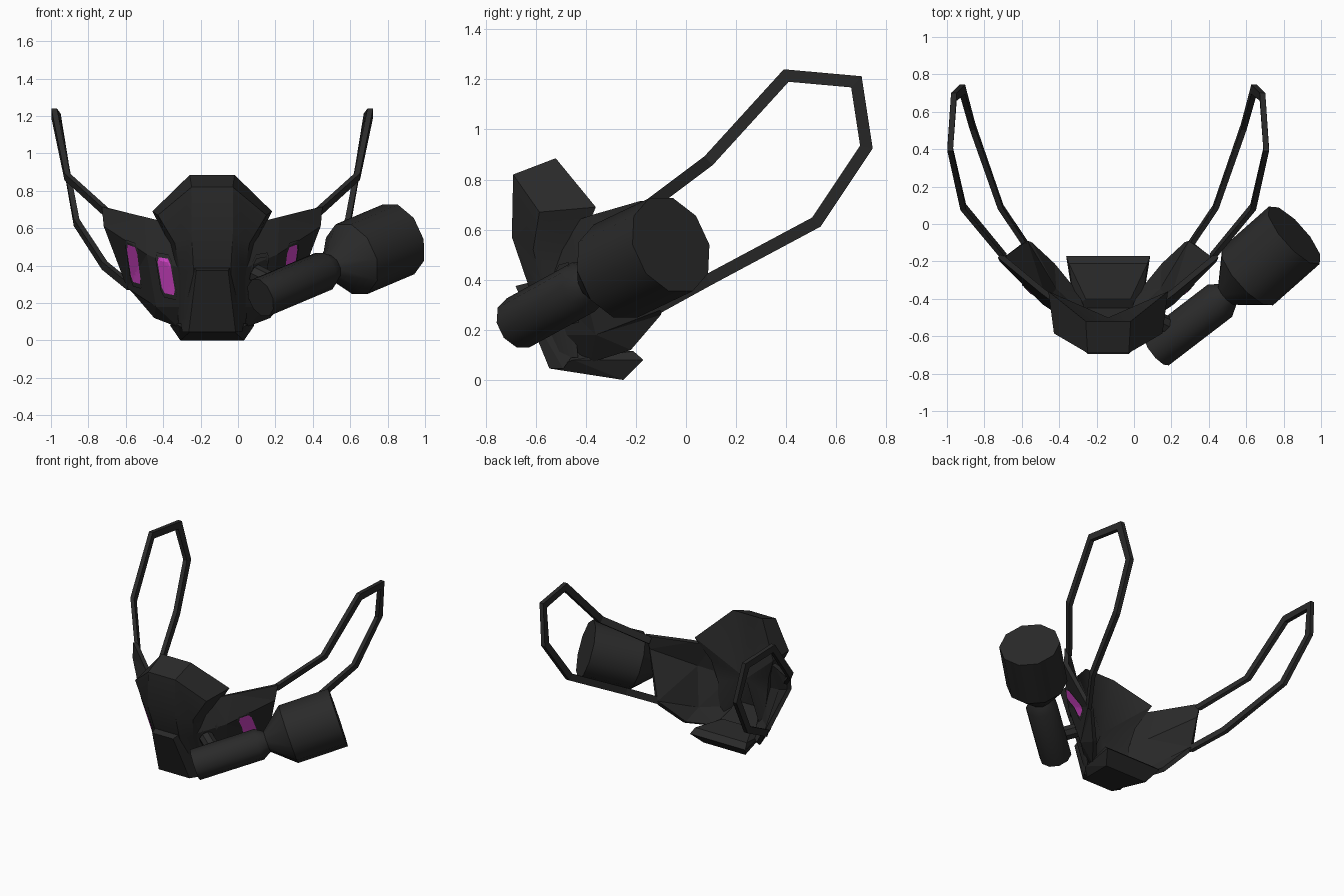
import bpy, bmesh, math
from mathutils import Vector
from mathutils.bvhtree import BVHTree

if "Cube" in bpy.data.objects:
    bpy.data.objects.remove(bpy.data.objects["Cube"])

CX = -0.138  # mirror plane of the mask


def material(name, rgb):
    m = bpy.data.materials.new(name)
    m.diffuse_color = (*rgb, 1)
    m.use_nodes = True
    m.node_tree.nodes["Principled BSDF"].inputs["Base Color"].default_value = m.diffuse_color
    return m


RUBBER = material("dark_rubber", (0.023, 0.023, 0.023))
LENS = material("purple_lens", (0.68, 0.06, 0.6))


def from_bm(name, bm, mat, mirror=False, normals=True):
    if normals:
        bmesh.ops.recalc_face_normals(bm, faces=bm.faces)
    me = bpy.data.meshes.new(name)
    bm.to_mesh(me)
    bm.free()
    ob = bpy.data.objects.new(name, me)
    bpy.context.collection.objects.link(ob)
    me.materials.append(mat)
    if mirror:
        ob.location.x = CX
        ob.modifiers.new("mirror", 'MIRROR').use_clip = True
    return ob


def smooth(ob, degrees):
    bpy.ops.object.select_all(action='DESELECT')
    bpy.context.view_layer.objects.active = ob
    ob.select_set(True)
    bpy.ops.object.shade_smooth_by_angle(angle=math.radians(degrees))


def face_front(bm):
    bmesh.ops.recalc_face_normals(bm, faces=bm.faces)
    if sum(f.normal.y for f in bm.faces) > 0:
        bmesh.ops.reverse_faces(bm, faces=bm.faces)


def grid(bm, rows):
    vs = [[bm.verts.new(p) for p in r] for r in rows]
    for a, b in zip(vs, vs[1:]):
        for i in range(len(a) - 1):
            bm.faces.new((a[i], a[i + 1], b[i + 1], b[i]))
    return vs


def bridge(bm, rings):
    for p, n in zip(rings, rings[1:]):
        for k in range(len(p)):
            j = (k + 1) % len(p)
            bm.faces.new((p[k], p[j], n[j], n[k]))


def hull(name, half):
    bm = bmesh.new()
    for x, y, z in half:
        for s in ((1, -1) if x else (1,)):
            bm.verts.new((s * x, y, z))
    bmesh.ops.convex_hull(bm, input=bm.verts)
    ob = from_bm(name, bm, RUBBER)
    ob.location.x = CX


def lathe(name, start, end, stations, sides=10):
    """Closed round body; stations are (fraction along axis, radius)."""
    a, b = Vector(start), Vector(end)
    q = (b - a).to_track_quat('Z', 'Y')
    bm = bmesh.new()
    rings = []
    for t, r in stations:
        rings.append([bm.verts.new(a.lerp(b, t) + q @ Vector(
            (r * math.cos(2 * math.pi * k / sides), r * math.sin(2 * math.pi * k / sides), 0)))
            for k in range(sides)])
    bridge(bm, rings)
    bm.faces.new(rings[0])
    bm.faces.new(rings[-1])
    smooth(from_bm(name, bm, RUBBER), 37)


# Cheeks: a bent shell from the nose out to the strap corners
cheek = bmesh.new()
grid(cheek, [
    [(0.59, -0.18, 0.715), (0.36, -0.37, 0.66), (0.24, -0.46, 0.63)],
    [(0.58, -0.20, 0.61), (0.35, -0.43, 0.46), (0.16, -0.56, 0.38)],
    [(0.455, -0.10, 0.28), (0.30, -0.36, 0.18), (0.12, -0.53, 0.18)],
    [(0.43, -0.10, 0.26), (0.31, -0.22, 0.12), (0.18, -0.38, 0.07)],
])
face_front(cheek)
bmesh.ops.triangulate(cheek, faces=cheek.faces)
surface = BVHTree.FromBMesh(cheek)
ob = from_bm("cheeks", cheek, RUBBER, True, False)
sol = ob.modifiers.new("thickness", 'SOLIDIFY')
sol.thickness = 0.03
sol.offset = -1


# Windows: slanted plates laid on the cheeks, drawn with clipped corners
def window(name, corners, scales, lift, mat, filled, both=True):
    pts = [Vector(p) for p in corners]
    c = sum(pts, Vector((0, 0))) / 4
    outline = [p.lerp(pts[(i + 1) % 4], t) for i, p in enumerate(pts)
               for t in (0.15, 0.32, 0.5, 0.68, 0.85)]
    bm = bmesh.new()

    def put(p):
        hit = surface.ray_cast(Vector((p.x, -2, p.y)), Vector((0, 1, 0)))[0]
        if hit is None:
            hit = surface.find_nearest(Vector((p.x, -0.4, p.y)))[0]
        hit = hit + Vector((0, -lift, 0))
        if not both:
            hit.x = -hit.x  # this plate exists on the left only
        return bm.verts.new(hit)

    # nested rings make the plate follow the cheek bends
    rings = [[put(c + (p - c) * t) for p in outline] for t in scales]
    if filled:
        bm.faces.new(rings[0])
    bridge(bm, rings)
    face_front(bm)
    ob = from_bm(name, bm, mat, both, False)
    ob.location.x = CX


for label, both, corners in (
        ("outer", True, [(0.46, 0.515), (0.405, 0.495), (0.38, 0.30), (0.43, 0.315)]),
        ("inner", False, [(0.297, 0.447), (0.227, 0.435), (0.195, 0.24), (0.265, 0.255)])):
    window(label + "_window_frame", corners, (1.0, 1.12, 1.25), 0.009, RUBBER, False)
    window(label + "_window_lens", corners, (0.2, 0.4, 0.6, 0.8, 1.0), 0.009, LENS, True, both)

# Nose shield: faceted front, flat top rim and hollowed back
bm = bmesh.new()
rows = grid(bm, [
    [(0, -0.69, 0.82), (0.11, -0.69, 0.82), (0.29, -0.585, 0.67), (0.32, -0.36, 0.69)],
    [(0, -0.695, 0.57), (0.11, -0.695, 0.57), (0.20, -0.61, 0.52), (0.235, -0.43, 0.52)],
    [(0, -0.63, 0.38), (0.10, -0.63, 0.38), (0.17, -0.57, 0.36), (0.20, -0.46, 0.36)],
    [(0, -0.53, 0.06), (0.11, -0.53, 0.06), (0.15, -0.50, 0.09), (0.18, -0.43, 0.09)],
])
t0, t1 = bm.verts.new((0, -0.52, 0.885)), bm.verts.new((0.12, -0.52, 0.885))
bm.faces.new((rows[0][0], rows[0][1], t1, t0))
bm.faces.new((rows[0][1], rows[0][2], rows[0][3], t1))
apex = bm.verts.new((0, -0.50, 0.42))
back = [t0, t1] + [r[3] for r in rows]
for a, b in zip(back, back[1:]):
    bm.faces.new((a, b, apex))
bm.faces.new(list(rows[3]) + [apex])
smooth(from_bm("nose_shield", bm, RUBBER, True), 33)

# Snout block and chin
hull("snout", [(0.085, -0.68, 0.375), (0.10, -0.60, 0.395), (0.125, -0.545, 0.045),
               (0.16, -0.49, 0.045), (0.17, -0.45, 0.10)])
hull("chin", [(0.12, -0.54, 0.045), (0.17, -0.25, 0.0), (0.225, -0.17, 0.08),
              (0.21, -0.21, 0.115), (0.18, -0.45, 0.08), (0.12, -0.40, 0.13)])

# Straps: flat bands looping behind each cheek, swept with mitred corners
path = [Vector(p) for p in (
    (0.56, -0.17, 0.68), (0.775, 0.09, 0.875), (0.845, 0.40, 1.215), (0.825, 0.68, 1.19),
    (0.78, 0.72, 0.93), (0.725, 0.52, 0.63), (0.575, 0.09, 0.40), (0.44, -0.11, 0.29))]
bm = bmesh.new()
rings = []
for i, p in enumerate(path):
    d = [(b - a).yz.normalized() for a, b in zip(path[max(i - 1, 0):i + 1], path[i:i + 2])]
    if i == 0:
        d = [(path[1] - path[0]).yz.normalized()]
    t = sum(d, Vector((0, 0))).normalized()
    w = 0.024 / t.dot(d[0])
    n = Vector((0, -t.y, t.x)) * w
    e = Vector((0.015, 0, 0))
    rings.append([bm.verts.new(p + v) for v in (n + e, n - e, -n - e, -n + e)])
bridge(bm, rings)
bm.faces.new(rings[0])
bm.faces.new(rings[-1])
from_bm("straps", bm, RUBBER, True)

# Filter: thin tube, flared canister and the stub that joins it to the mask
lathe("filter_tube", (0.12, -0.67, 0.228), (0.505, -0.375, 0.39),
      [(0, 0.108), (0.88, 0.108), (1, 0.07)])
lathe("filter_canister", (0.49, -0.385, 0.385), (0.857, -0.06, 0.54),
      [(0, 0.062), (0.32, 0.205), (1, 0.205)])
lathe("filter_stub", (0.09, -0.50, 0.36), (0.21, -0.56, 0.30), [(0, 0.05), (1, 0.05)], 8)
